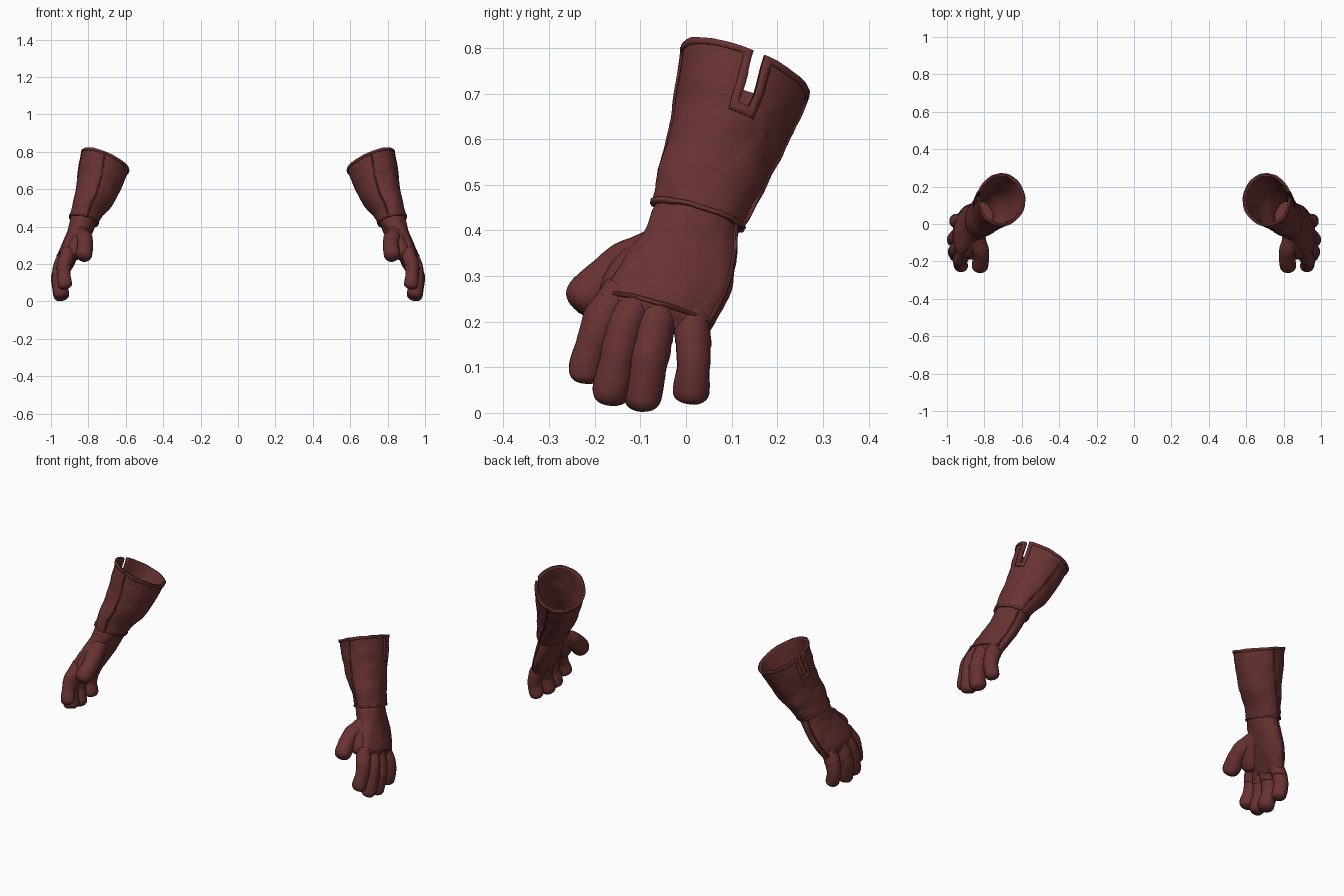
import bpy, bmesh
from math import sin, cos, pi, radians, sqrt
from mathutils import Vector, noise

old = bpy.data.objects.get("Cube")
if old:
    bpy.data.objects.remove(old)

leather = bpy.data.materials.new("dark red leather")
leather.use_nodes = True
colour = (0.14, 0.032, 0.032, 1)
leather.diffuse_color = colour
bsdf = leather.node_tree.nodes["Principled BSDF"]
bsdf.inputs["Base Color"].default_value = colour
bsdf.inputs["Roughness"].default_value = 0.8

SEG, ROWS = 96, 40
parts = []


def spline(points, u):
    """Smooth interpolation through tuples of numbers, u from 0 to 1."""
    n = len(points) - 1
    i = min(int(u * n), n - 1)
    t = u * n - i
    a, b, c, d = (points[min(max(i + k, 0), n)] for k in (-1, 0, 1, 2))
    return [q + t / 2 * (r - p + t * (2*p - 5*q + 4*r - s + t * (3*(q - r) + s - p)))
            for p, q, r, s in zip(a, b, c, d)]


def surf(rings, u, ang, off=0.0):
    """Point on a stack of tilted ellipses: centre, radii, x and y slope."""
    cx, cy, cz, rx, ry, sx, sy = spline(rings, u)
    dx, dy = (rx + off) * cos(ang), (ry + off) * sin(ang)
    return Vector((cx + dx, cy + dy, cz + sx * dx + sy * dy))


def make(name, point, rows, seg, keep=None, caps=False, thick=0.0, wrinkle=0.004):
    """Grid of rings, closed round, optionally filtered, thickened and mirrored."""
    bm = bmesh.new()
    grid = []
    for r in range(rows + 1):
        ring = []
        for s in range(seg):
            p = point(r / rows, 2 * pi * s / seg)
            p += noise.noise_vector(p * 16) * wrinkle + noise.noise_vector(p * 45) * wrinkle * 0.35
            ring.append(bm.verts.new(p))
        grid.append(ring)
    for r in range(rows):
        for s in range(seg):
            if keep is None or keep(r, s):
                t = (s + 1) % seg
                bm.faces.new((grid[r][s], grid[r][t], grid[r + 1][t], grid[r + 1][s]))
    if caps:
        bm.faces.new(grid[0])
        bm.faces.new(grid[-1])
    bmesh.ops.delete(bm, geom=[v for v in bm.verts if not v.link_faces], context='VERTS')
    bmesh.ops.recalc_face_normals(bm, faces=bm.faces)
    if not caps:
        # open shells: make sure the outside faces away from the tube axis
        mid = sum((v.co for v in grid[rows // 2] if v.is_valid), Vector()) / seg
        f = max(bm.faces, key=lambda q: q.calc_center_median().x - mid.x)
        if f.normal.x < 0:
            bmesh.ops.reverse_faces(bm, faces=bm.faces)
    me = bpy.data.meshes.new(name)
    bm.to_mesh(me)
    bm.free()
    me.materials.append(leather)
    ob = bpy.data.objects.new(name, me)
    bpy.context.collection.objects.link(ob)
    if thick:
        so = ob.modifiers.new("thickness", 'SOLIDIFY')
        so.thickness = thick
        so.offset = -1
    mi = ob.modifiers.new("other hand", 'MIRROR')
    mi.use_mirror_merge = False
    parts.append(ob)


def tube(name, path, radius, flat=1.0, rows=28, seg=20, tip=0.8, joints=0, wrinkle=0.004):
    """Round-ended tube along a path, with soft joint bulges."""
    length = sum((Vector(b) - Vector(a)).length for a, b in zip(path, path[1:]))

    def point(u, ang):
        w = 1 - (1 - u) ** 1.5       # more rings near the rounded tip
        c = Vector(spline(path, w))
        t = (Vector(spline(path, min(w + 0.03, 1))) - Vector(spline(path, max(w - 0.03, 0)))).normalized()
        side = t.cross(Vector((1, 0, 0))).normalized()
        up = side.cross(t)
        left = (1 - w) * length / (radius * tip)
        r = radius * sqrt(max(1 - (1 - min(left, 1)) ** 2, 0.003))
        if joints:
            r *= 0.95 + 0.07 * abs(sin(pi * joints * w))
        return c + side * r * cos(ang) + up * r * flat * sin(ang)
    make(name, point, rows, seg, caps=True, wrinkle=wrinkle)


def seam(name, rings, a0, a1, u0=0.0, u1=1.0, off=0.001):
    """Thin raised stitch line running along a ring stack."""
    path = [tuple(surf(rings, u0 + (u1 - u0) * k / 12, radians(a0 + (a1 - a0) * k / 12), off))
            for k in range(13)]
    tube(name, path, 0.005, rows=36, seg=8)


# Flared cuff, open at the top, with a slit on the outer side
cuff_rings = [
    (.71, .13, .753, .125, .138, .39, -.35),
    (.735, .105, .66, .115, .125, .39, -.36),
    (.765, .075, .57, .10, .113, .39, -.35),
    (.805, .045, .49, .081, .107, .35, -.33),
    (.826, .025, .43, .074, .099, .25, -.3)]
SLIT, SLIT_ROWS = range(2, 5), 12


def solid(r, s):
    return not (s in SLIT and r < SLIT_ROWS)


def trimmed(r, s):
    return solid(r, s) and (r < 2 or (s < 7 and r < SLIT_ROWS + 2))


make("cuff", lambda u, a: surf(cuff_rings, u, a), ROWS, SEG, solid, thick=0.012)
make("cuff_trim", lambda u, a: surf(cuff_rings, u, a, 0.004), ROWS, SEG, trimmed, thick=0.008)
make("cuff_wrist_hem", lambda u, a: surf(cuff_rings, u, a, 0.004), ROWS, SEG,
     lambda r, s: r > ROWS - 3, thick=0.014)
seam("cuff_front_seam", cuff_rings, -90, -108)
seam("cuff_back_seam", cuff_rings, 100, 75)

# Palm and back of the hand
hand_rings = [
    (.815, .035, .46, .06, .085, .25, -.3),
    (.828, .022, .42, .066, .093, .25, -.3),
    (.848, .008, .37, .06, .102, .3, -.3),
    (.882, -.022, .30, .053, .118, .35, -.3),
    (.918, -.06, .225, .045, .122, .35, -.28),
    (.927, -.067, .19, .03, .1, .3, -.28)]
make("hand", lambda u, a: surf(hand_rings, u, a), 32, 64, caps=True, wrinkle=0.006)
seam("hand_outer_seam", hand_rings, 70, 65, 0.15, 0.85)
seam("hand_knuckle_fold", hand_rings, -75, 75, 0.8, 0.8)

# Four fingers, from the knuckles down to slightly curled tips
fingers = {
    "index": ([(.905, -.145, .27), (.925, -.182, .21), (.932, -.208, .14), (.918, -.226, .065)], .037),
    "middle": ([(.91, -.10, .26), (.942, -.133, .19), (.955, -.152, .11), (.936, -.168, .017)], .041),
    "ring": ([(.91, -.05, .25), (.943, -.07, .18), (.957, -.085, .10), (.936, -.098, .004)], .042),
    "little": ([(.90, .01, .24), (.935, .015, .17), (.95, .014, .10), (.935, .01, .02)], .038)}
for name, (path, radius) in fingers.items():
    tube(name + "_finger", path, radius, joints=3)
    tube(name + "_knuckle", [path[0], path[1], tuple(Vector(path[1]).lerp(Vector(path[2]), 0.35))],
         radius * 1.06, tip=0.4, rows=16)

# Thumb with its fleshy base, reaching forward from the palm
tube("thumb", [(.85, -.03, .37), (.832, -.10, .345), (.818, -.165, .305), (.826, -.245, .228)],
     .047, joints=3, flat=0.95)
tube("thumb_base", [(.845, .0, .40), (.845, -.06, .35), (.865, -.12, .29), (.89, -.15, .23)],
     .058, flat=0.8, tip=1.0)

# Smooth shading with sharp edges kept
bpy.ops.object.select_all(action='DESELECT')
for ob in parts:
    ob.select_set(True)
bpy.context.view_layer.objects.active = parts[0]
bpy.ops.object.shade_smooth_by_angle(angle=radians(40))
